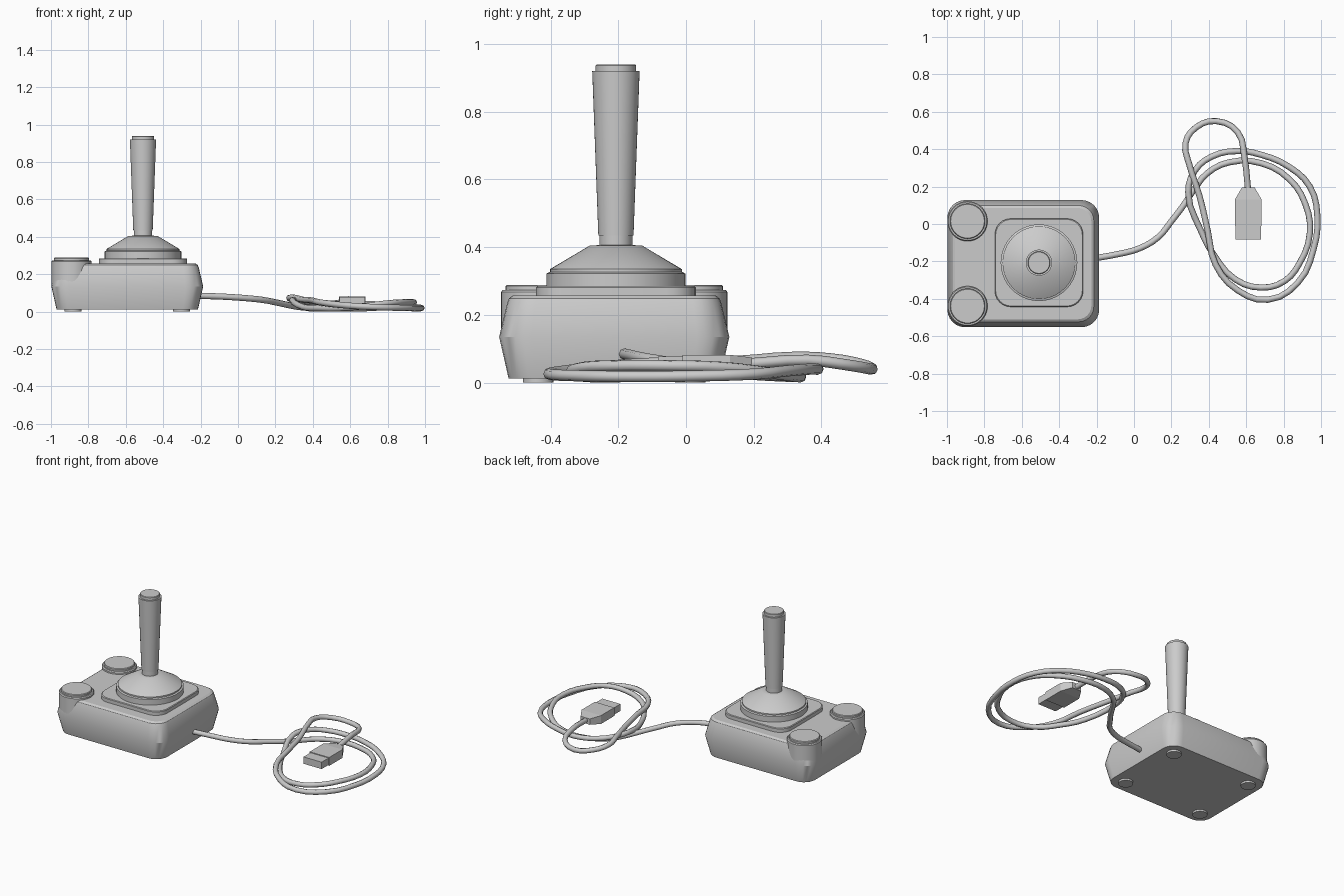
import bpy, bmesh, math

if "Cube" in bpy.data.objects:
    bpy.data.objects.remove(bpy.data.objects["Cube"])


def finish(bm, name, smooth=True):
    bmesh.ops.recalc_face_normals(bm, faces=bm.faces)
    me = bpy.data.meshes.new(name)
    bm.to_mesh(me)
    bm.free()
    ob = bpy.data.objects.new(name, me)
    bpy.context.collection.objects.link(ob)
    if smooth:
        bpy.ops.object.select_all(action='DESELECT')
        ob.select_set(True)
        bpy.context.view_layer.objects.active = ob
        bpy.ops.object.shade_smooth_by_angle(angle=math.radians(30))
    return ob


def loft(name, rings, smooth=True):
    """Skin a stack of equal-length point rings and cap both ends."""
    bm = bmesh.new()
    loops = [[bm.verts.new(p) for p in ring] for ring in rings]
    n = len(loops[0])
    for a, b in zip(loops, loops[1:]):
        for i in range(n):
            j = (i + 1) % n
            bm.faces.new((a[i], a[j], b[j], b[i]))
    bm.faces.new(loops[0])
    bm.faces.new(loops[-1])
    return finish(bm, name, smooth)


def rounded_rect(cx, cy, hx, hy, r, z, seg=6):
    pts = []
    for k, (sx, sy) in enumerate([(1, 1), (-1, 1), (-1, -1), (1, -1)]):
        for i in range(seg + 1):
            a = (k + i / seg) * math.pi / 2
            pts.append((cx + sx * (hx - r) + r * math.cos(a),
                        cy + sy * (hy - r) + r * math.sin(a), z))
    return pts


def lathe(name, cx, cy, profile, seg=40):
    return loft(name, [[(cx + r * math.cos(2 * math.pi * i / seg),
                         cy + r * math.sin(2 * math.pi * i / seg), z)
                        for i in range(seg)] for r, z in profile])


# Case: tapered rounded box, widest at mid height
CX, CY, HX, HY = -0.592, -0.212, 0.406, 0.34
loft("case", [rounded_rect(CX, CY, HX - d, HY - d, 0.095 - d * 0.5, z)
              for d, z in [(0.028, 0.012), (0, 0.135), (0.024, 0.236),
                           (0.029, 0.249), (0.042, 0.258)]])

# Fire button housings, buttons and feet, mirrored front to back
for side, label in ((-1, "front"), (1, "back")):
    by = CY + side * 0.227
    lathe("button_housing_" + label, -0.89, by,
          [(0.107, 0.13), (0.107, 0.268), (0.102, 0.274)])
    lathe("button_" + label, -0.89, by,
          [(0.094, 0.26), (0.094, 0.285), (0.090, 0.289)])
    for sx, lr in ((-1, "left"), (1, "right")):
        lathe(f"foot_{label}_{lr}", CX + sx * 0.29, CY + side * 0.225,
              [(0.045, 0.0), (0.045, 0.02)], 24)

# Stick base plate, collar, boot and grip
SX, SY = -0.508, -0.207
loft("stick_plate", [rounded_rect(SX, SY, h, h, 0.085, z)
                     for h, z in [(0.236, 0.25), (0.236, 0.281), (0.232, 0.285)]])
lathe("stick_collar", SX, SY, [(0.205, 0.28), (0.205, 0.322), (0.198, 0.326)])
lathe("stick_boot", SX, SY,
      [(0.195, 0.32), (0.195, 0.335), (0.077, 0.405), (0.05, 0.406)])
lathe("stick_neck", SX, SY, [(0.049, 0.39), (0.049, 0.45)])
lathe("stick_grip", SX, SY, [(0.052, 0.435), (0.07, 0.92)])
lathe("stick_cap", SX, SY, [(0.06, 0.91), (0.06, 0.937), (0.057, 0.94)])

# Cable: leaves the case, winds two laps, then hooks round to the plug
path = [(-.22, -.185, .085), (-.08, -.16, .08), (.03, -.13, .073), (.13, -.07, .063),
        (.2, .015, .05), (.265, .1, .036), (.325, .19, .025), (.39, .27, .02),
        (.51, .33, .018), (.68, .325, .018), (.83, .24, .03), (.915, .11, .045),
        (.94, -.05, .05), (.885, -.21, .05), (.805, -.305, .045), (.68, -.34, .03),
        (.54, -.295, .018), (.43, -.17, .018), (.355, -.03, .022), (.29, .17, .06),
        (.325, .285, .06), (.415, .36, .05), (.55, .39, .04), (.68, .37, .04),
        (.83, .305, .035), (.94, .2, .025), (.98, .05, .02), (.96, -.135, .018),
        (.875, -.315, .02), (.715, -.405, .025), (.555, -.355, .035), (.435, -.215, .05),
        (.395, -.04, .06), (.35, .15, .063), (.295, .32, .075), (.275, .43, .07),
        (.33, .515, .055), (.44, .55, .04), (.555, .49, .05), (.59, .36, .066),
        (.61, .18, .055)]
curve = bpy.data.curves.new("cable", 'CURVE')
curve.dimensions = '3D'
curve.bevel_depth = 0.0165
curve.bevel_resolution = 2
curve.resolution_u = 3
curve.use_fill_caps = True
spline = curve.splines.new('BEZIER')
spline.bezier_points.add(len(path) - 1)
for bp, co in zip(spline.bezier_points, path):
    bp.co = co
    bp.handle_left_type = bp.handle_right_type = 'AUTO'
cable = bpy.data.objects.new("cable", curve)
bpy.context.collection.objects.link(cable)
bpy.ops.object.select_all(action='DESELECT')
cable.select_set(True)
bpy.context.view_layer.objects.active = cable
bpy.ops.object.convert(target='MESH')
bpy.ops.object.shade_smooth_by_angle(angle=math.radians(50))


# Plug: moulded body tapering to the cable, with a narrower socket end
def plug_ring(y, hw, z0, z1):
    return [(0.611 - hw, y, z0), (0.611 + hw, y, z0),
            (0.611 + hw, y, z1), (0.611 - hw, y, z1)]


loft("plug_body", [plug_ring(0.195, 0.034, 0.035, 0.074), plug_ring(0.13, 0.072, 0.026, 0.082),
                   plug_ring(-0.01, 0.072, 0.026, 0.082)], False)
loft("plug_end", [plug_ring(0.0, 0.067, 0.031, 0.077),
                  plug_ring(-0.083, 0.067, 0.031, 0.077)], False)
